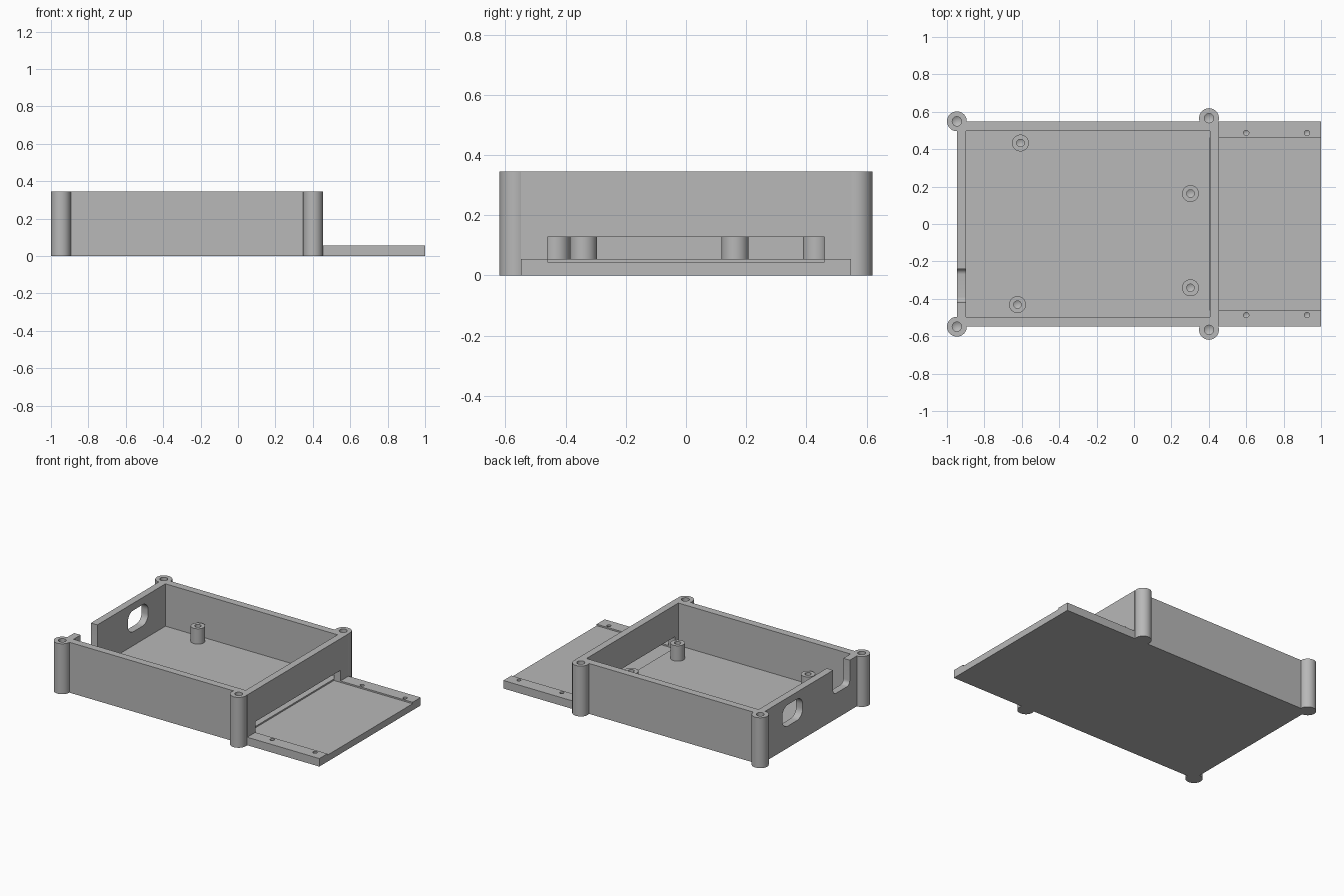
import bpy, bmesh, math

cube = bpy.data.objects.get("Cube")
if cube:
    bpy.data.objects.remove(cube, do_unlink=True)

grey = bpy.data.materials.new("plain grey")
grey.use_nodes = True
COLOUR = (0.48, 0.48, 0.48, 1)
grey.diffuse_color = COLOUR
grey.node_tree.nodes["Principled BSDF"].inputs["Base Color"].default_value = COLOUR

HEIGHT, FLOOR, RECESS = 0.345, 0.055, 0.045
HALF_Y, INNER_Y, SLOT_Y = 0.548, 0.497, 0.461
LEFT, IN_LEFT, IN_RIGHT, RIGHT = -0.947, -0.898, 0.406, 0.454


def finish(name, bm):
    bmesh.ops.recalc_face_normals(bm, faces=bm.faces)
    mesh = bpy.data.meshes.new(name)
    bm.to_mesh(mesh)
    bm.free()
    mesh.materials.append(grey)
    ob = bpy.data.objects.new(name, mesh)
    bpy.context.collection.objects.link(ob)
    return ob


def extrude(name, outline, start, end, place):
    """Extrude a 2D outline; place(u, v, depth) gives the 3D point."""
    bm = bmesh.new()
    a = [bm.verts.new(place(u, v, start)) for u, v in outline]
    b = [bm.verts.new(place(u, v, end)) for u, v in outline]
    bm.faces.new(a)
    bm.faces.new(b)
    for i in range(len(a)):
        j = (i + 1) % len(a)
        bm.faces.new((a[i], a[j], b[j], b[i]))
    return finish(name, bm)


def box(name, x0, x1, y0, y1, z0, z1):
    return extrude(name, [(x0, y0), (x1, y0), (x1, y1), (x0, y1)], z0, z1,
                   lambda u, v, d: (u, v, d))


def rounded(u0, u1, v0, v1, r, steps=8):
    """Outline of a rectangle with rounded corners."""
    corners = [(u1 - r, v1 - r), (u0 + r, v1 - r), (u0 + r, v0 + r), (u1 - r, v0 + r)]
    pts = []
    for k, (cu, cv) in enumerate(corners):
        for s in range(steps + 1):
            a = (k + s / steps) * math.pi / 2
            pts.append((cu + r * math.cos(a), cv + r * math.sin(a)))
    return pts


def lathe(name, profile, x, y, sides=40):
    """Revolve a (radius, z) profile whose two ends lie on the axis."""
    bm = bmesh.new()
    rings = []
    for r, z in profile:
        count = sides if r > 0 else 1
        rings.append([bm.verts.new((x + r * math.cos(math.tau * i / sides),
                                    y + r * math.sin(math.tau * i / sides), z))
                      for i in range(count)])
    for a, b in zip(rings, rings[1:]):
        for i in range(sides):
            j = i + 1
            quad = [a[i % len(a)], a[j % len(a)], b[j % len(b)], b[i % len(b)]]
            bm.faces.new(list(dict.fromkeys(quad)))
    return finish(name, bm)


def combine(target, tool, operation):
    """Apply a boolean and throw the tool away."""
    mod = target.modifiers.new("cut", 'BOOLEAN')
    mod.operation = operation
    mod.solver = 'EXACT'
    mod.object = tool
    deps = bpy.context.evaluated_depsgraph_get()
    deps.update()
    result = bpy.data.meshes.new_from_object(target.evaluated_get(deps))
    target.modifiers.clear()
    target.data = result
    bpy.data.objects.remove(tool, do_unlink=True)


def drill(target, x, y, r, top, depth):
    tip = top - depth
    bit = lathe("drill", [(0, tip - r * 0.6), (r, tip), (r, top + 0.05), (0, top + 0.05)], x, y, 24)
    combine(target, bit, 'DIFFERENCE')


# Case body: tall tray with a thin plate continuing to the side
side = [(LEFT, 0), (1, 0), (1, FLOOR), (RIGHT, FLOOR), (RIGHT, HEIGHT), (LEFT, HEIGHT)]
case = extrude("case_body", side, -HALF_Y, HALF_Y, lambda u, v, d: (u, d, v))

# Round screw posts at the four corners
posts = [(x, s * y) for x, y in ((-0.947, 0.549), (0.401, 0.566)) for s in (-1, 1)]
for x, y in posts:
    post = lathe("post", [(0, 0), (0.053, 0), (0.053, HEIGHT), (0, HEIGHT)], x, y)
    combine(case, post, 'UNION')

# Main cavity, then the wide slot and shallow recess along the plate
combine(case, box("cavity", IN_LEFT, IN_RIGHT, -INNER_Y, INNER_Y, FLOOR, 0.5), 'DIFFERENCE')
combine(case, box("slot", IN_RIGHT - 0.002, 1.1, -SLOT_Y, SLOT_Y, RECESS, 0.128), 'DIFFERENCE')

# Rounded cable opening and open-topped notch in the end wall
for outline in (rounded(0.09, 0.31, 0.15, 0.296, 0.06), rounded(-0.42, -0.24, 0.175, 0.5, 0.03)):
    cutter = extrude("opening", outline, LEFT - 0.04, IN_LEFT + 0.04, lambda u, v, d: (d, u, v))
    combine(case, cutter, 'DIFFERENCE')

# Screw holes in the posts and plate rails
for x, y in posts:
    drill(case, x, y, 0.025, HEIGHT, 0.2)
for x in (0.6, 0.925):
    for s in (-1, 1):
        drill(case, x, s * 0.487, 0.014, FLOOR, 0.035)

# Board standoffs with blind holes
parts = [case]
spots = [(-0.607, 0.433), (-0.623, -0.431), (0.302, 0.163), (0.302, -0.341)]
for i, (x, y) in enumerate(spots):
    top = 0.16
    profile = [(0, FLOOR - 0.005), (0.045, FLOOR - 0.005), (0.045, top),
               (0.02, top), (0.02, 0.075), (0, 0.065)]
    parts.append(lathe(f"standoff_{i + 1}", profile, x, y))

# Smooth the round walls, keep the edges sharp
bpy.ops.object.select_all(action='DESELECT')
for ob in parts:
    ob.select_set(True)
bpy.context.view_layer.objects.active = case
bpy.ops.object.shade_smooth_by_angle(angle=math.radians(30))
